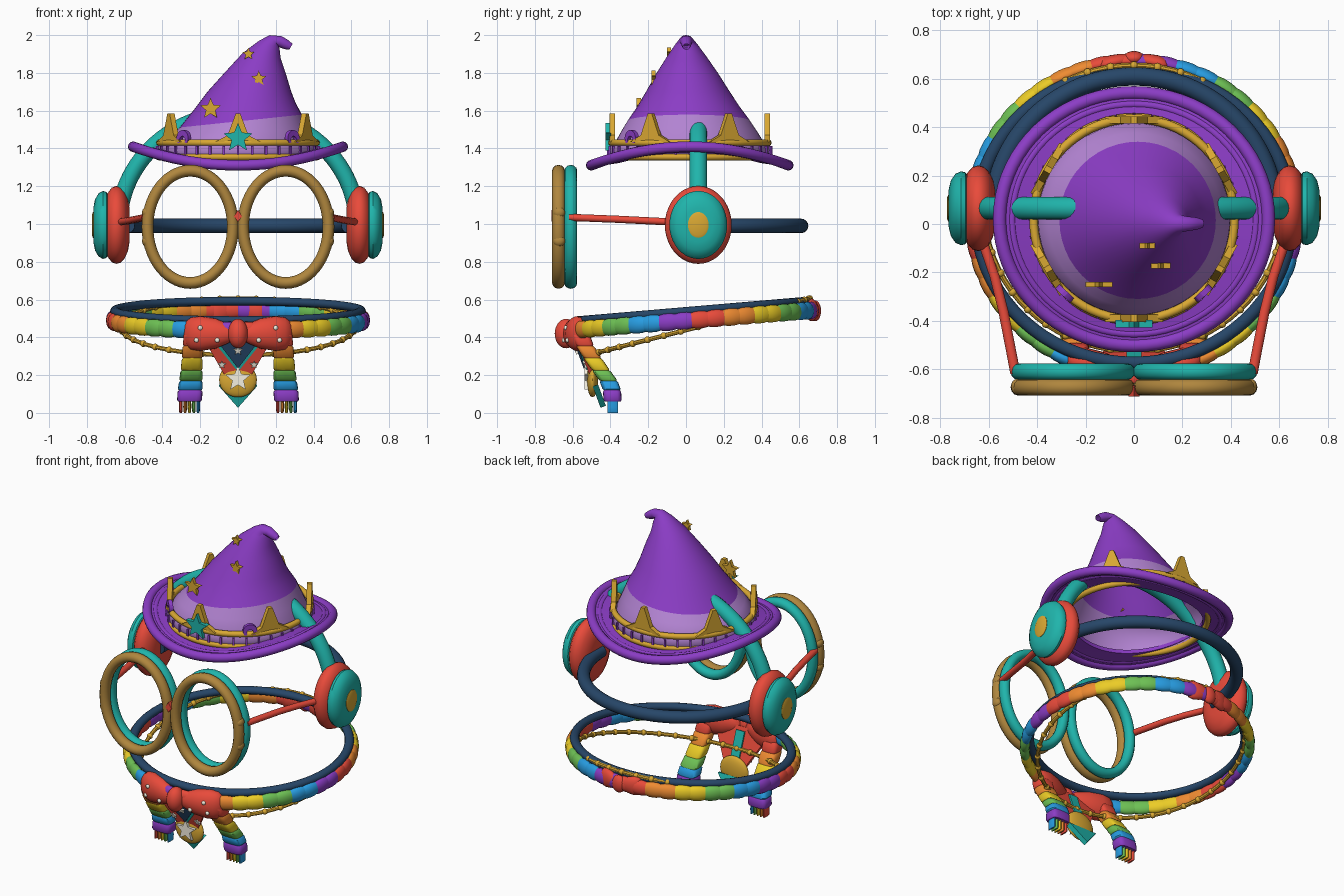
import bpy, bmesh, math
from mathutils import Vector as V, Matrix

if "Cube" in bpy.data.objects:
    bpy.data.objects.remove(bpy.data.objects["Cube"])

COL = dict(purple='8A3FC4', lilac='B283D2', gold='D9A736', teal='25B3AA', red='E84C3D', navy='2B4868',
           brown='AE8540', orange='EE8A35', yellow='EBCB2B', green='6DBF55', blue='2C9CE2', white='F5F0E0')
MAT = {}
for k, h in COL.items():
    MAT[k] = bpy.data.materials.new(k)
    MAT[k].diffuse_color = [(int(h[i:i+2], 16) / 255) ** 2.2 for i in (0, 2, 4)] + [1]
RAINBOW = ['red', 'orange', 'yellow', 'green', 'blue', 'purple']
tau = math.tau


def finish(name, bm, col, angle=40):
    bmesh.ops.recalc_face_normals(bm, faces=bm.faces)
    me = bpy.data.meshes.new(name)
    bm.to_mesh(me)
    bm.free()
    for p in me.polygons:
        p.use_smooth = True
    me.set_sharp_from_angle(angle=math.radians(angle))
    me.materials.append(MAT[col])
    ob = bpy.data.objects.new(name, me)
    bpy.context.collection.objects.link(ob)
    return ob


def ring(c, u, v, n=20, p=1.0):
    """Closed (super)elliptical section with half axes u and v."""
    f = lambda a: math.copysign(abs(a) ** p, a)
    return [V(c) + V(u) * f(math.cos(i * tau / n)) + V(v) * f(math.sin(i * tau / n)) for i in range(n)]


def loft(name, lofts, col, closed=False, caps=True, angle=40):
    bm = bmesh.new()
    for rings in lofts:
        rs = [[bm.verts.new(p) for p in r] for r in rings]
        n = len(rs[0])
        for a, b in zip(rs, rs[1:] + rs[:1] if closed else rs[1:]):
            for i in range(n):
                bm.faces.new((a[i], a[(i+1) % n], b[(i+1) % n], b[i]))
        if caps and not closed:
            bm.faces.new(rs[0])
            bm.faces.new(rs[-1])
    return finish(name, bm, col, angle)


def arc(c, A, B, w, h, t0=0, t1=tau, m=72, n=12, dz=None, scale=None):
    """Sections along an elliptical arc; w is the radial, h the normal half size."""
    A, B, c, out = V(A), V(B), V(c), []
    N = A.cross(B).normalized()
    for i in range(m):
        t = t0 + (t1 - t0) * i / (m if abs(t1 - t0 - tau) < 1e-6 else m - 1)
        d = A * math.cos(t) + B * math.sin(t)
        s = scale[i] if scale else 1
        p = c + d + V((0, 0, dz(t) if dz else 0))
        out.append(ring(p, d.normalized() * w * s, N * h * s, n))
    return out


def hoop(name, c, A, B, w, h, col, **k):
    return loft(name, [arc(c, A, B, w, h, **k)], col, closed=True)


def plates(name, items, th, col):
    """Flat outlines in local xz, thickened along y, each placed by a matrix."""
    bm = bmesh.new()
    for pts, M in items:
        f, b = [[bm.verts.new(M @ V((x, y, z))) for x, z in pts] for y in (-th/2, th/2)]
        bm.faces.new(f)
        bm.faces.new(b)
        for i in range(len(pts)):
            j = (i + 1) % len(pts)
            bm.faces.new((f[i], f[j], b[j], b[i]))
    return finish(name, bm, col, 20)


def balls(name, items, col, seg=16):
    bm = bmesh.new()
    for c, s in items:
        bmesh.ops.create_uvsphere(bm, u_segments=seg, v_segments=seg // 2 + 2, radius=1,
                                  matrix=Matrix.LocRotScale(V(c), None, V(s)))
    return finish(name, bm, col)


def star(r, k=.45):
    return [((r if i % 2 == 0 else r*k) * math.sin(i*tau/10), (r if i % 2 == 0 else r*k) * math.cos(i*tau/10)) for i in range(10)]


T = Matrix.Translation
HY = .02  # hat centre y

# --- Hat: leaning cone with folded tip, lilac band, saddle brim
cone = [(0, 1.36, .405, 0), (0, 1.43, .395, 0), (.005, 1.49, .36, -3), (.015, 1.545, .325, -6), (.035, 1.62, .272, -4),
        (.06, 1.70, .222, 0), (.09, 1.80, .162, 0), (.125, 1.89, .102, 8), (.165, 1.95, .058, 20),
        (.19, 1.972, .036, 50), (.222, 1.966, .03, 105), (.255, 1.95, .026, 115), (.28, 1.938, .018, 120)]
crn = [ring((x, HY * (2 - z) / .6, z), (r*math.cos(math.radians(t)), 0, -r*math.sin(math.radians(t))), (0, r, 0), 48)
       for x, z, r, t in cone]
loft('hat_band', [crn[:4]], 'lilac', caps=False)
hat = loft('hat_cone', [crn[3:]], 'purple', angle=50, caps=False)


def saddle(r):
    return lambda t: 1.36 + .05 * (r / .56) ** 2 * math.cos(2 * t)


prof = [(.40, .012), (.46, .012), (.55, .012), (.55, -.012), (.46, -.012), (.40, -.012)]
YS = .94  # brim is slightly shorter front to back
loft('hat_brim', [[[V((r*math.cos(t), HY + r*YS*math.sin(t), saddle(r)(t) + dz)) for r, dz in prof]
                   for t in (i*tau/72 for i in range(72))]], 'purple', closed=True)
for nm, r, w in (('brim_rolled_edge', .555, .028), ('brim_stitch_ridge', .505, .017)):
    hoop(nm, (0, HY, 0), (r, 0, 0), (0, r*YS, 0), w, w, 'purple', dz=saddle(r))

# --- Crown around the hat
for nm, r, z, w, h, c in (('crown_lower_rim', .42, 1.355, .018, .018, 'gold'), ('crown_lilac_band', .415, 1.39, .014, .036, 'lilac'),
                          ('crown_upper_rim', .415, 1.43, .018, .018, 'gold')):
    hoop(nm, (0, HY, z), (r, 0, 0), (0, r, 0), w, h, c)


def around(deg, r, z):
    return T((0, HY, z)) @ Matrix.Rotation(math.radians(deg), 4, 'Z') @ T((0, -r, 0))


tri = [(-.12, 0), (.12, 0), (.055, .035), (.012, .15), (-.012, .15), (-.055, .035)]
plates('crown_points', [(tri, around(a, .41, 1.435)) for a in range(0, 360, 60)], .03, 'gold')
tick = [(-.006, -.022), (.006, -.022), (.006, .022), (-.006, .022)]
plates('crown_ticks', [(tick, around(a * 10, .43, 1.39)) for a in range(36)], .014, 'purple')
moon = [(.042*math.cos(a), .042*math.sin(a)) for a in (math.radians(d) for d in range(-40, 221, 20))] + \
       [(.02*math.cos(a), -.01 + .02*math.sin(a)) for a in (math.radians(d) for d in range(220, -41, -20))]
plates('crown_moons', [(moon, around(a, .42, 1.455)) for a in (-43, 43)], .025, 'purple')
plates('crown_front_star', [(star(.08), T((0, -.412, 1.455)))], .03, 'teal')
plates('hat_stars', [(star(r), T(p)) for r, p in ((.034, (.055, -.09, 1.9)), (.042, (.11, -.172, 1.77)), (.058, (-.145, -.25, 1.61)))], .022, 'gold')

# --- Headphones
loft('headphone_band', [arc((0, .065, 1.0), (.63, 0, 0), (0, 0, .585), .045, .047, .15, math.pi - .15, 48, 16)], 'teal')
red_p = [(.575, .45), (.582, .66), (.60, .86), (.622, .97), (.645, 1), (.668, .96), (.69, .82), (.70, .65)]
teal_p = [(.685, .85), (.697, .97), (.715, 1), (.738, .93), (.757, .75), (.766, .5)]
gold_p = [(.755, 1), (.768, 1), (.773, .8)]
for s, side in ((-1, 'left'), (1, 'right')):
    for nm, pr, ry, rz, c in (('ear_cushion', red_p, .177, .206, 'red'), ('ear_cup', teal_p, .153, .18, 'teal'),
                              ('ear_button', gold_p, .055, .068, 'gold')):
        loft(f'{nm}_{side}', [[ring((s*x, .065, .995), (0, ry*f, 0), (0, 0, rz*f), 40) for x, f in pr]], c)
loft('neck_band', [arc((0, .03, .99), (.585, 0, 0), (0, .58, 0), .038, .038, 0, math.pi, 48, 16)], 'navy')

# --- Glasses
for s, side in ((-1, 'left'), (1, 'right')):
    for nm, y, c in (('front_rim', -.675, 'brown'), ('back_rim', -.61, 'teal')):
        hoop(f'glasses_{nm}_{side}', (s*.253, y, .985), (.226, 0, 0), (0, 0, .297), .031, .034, c, m=56)
    balls(f'glasses_hinges_{side}', [((s*.484, -.672, z), (.024, .032, .03)) for z in (1.06, .91)], 'brown')
    loft(f'glasses_arm_{side}', [[ring((s*x, y, z), (.021, 0, 0), (0, 0, .019), 12) for x, y, z in
         ((.49, -.62, 1.035), (.505, -.54, 1.032), (.54, -.36, 1.025), (.575, -.22, 1.018), (.63, -.06, 1.01))]], 'red')
plates('glasses_bridge_gem', [([(-.022, 0), (0, -.028), (.022, 0), (0, .035)], T((0, -.69, 1.04)))], .045, 'red')

# --- Rainbow scarf ring, tilted up toward the back
CY, RX, RY, SL = .03, .67, .645, .083
for k, c in enumerate(RAINBOW):
    segs = []
    for j in range(48):
        if (j // 2) % 6 == k:
            t = j * tau / 48
            segs.append(arc((0, CY, .49), (RX, 0, 0), (0, RY, SL*RY), .03, .047, t, t + tau/48, 5, 14, scale=(.87, .98, 1, .98, .87)))
    loft(f'scarf_ring_{c}', segs, c)
hoop('scarf_navy_trim', (0, CY, .54), (.65, 0, 0), (0, .605, SL*.62), .027, .023, 'navy')

# --- Bead necklace, steeper than the scarf
hoop('necklace_cord', (0, .065, .455), (.62, 0, 0), (0, .59, .15), .012, .012, 'gold', n=8)
balls('necklace_beads', [((.62*math.cos(t), .065 + .59*math.sin(t), .455 + .15*math.sin(t)), (.018,)*3)
                         for t in (i*tau/40 for i in range(40))], 'gold', 10)

# --- Front bow with dots, back bow
wing = [(.02, .035, .03), (.06, .055, .045), (.12, .08, .06), (.2, .092, .065), (.25, .085, .055), (.28, .06, .035), (.29, .02, .012)]
for s, side in ((-1, 'left'), (1, 'right')):
    loft(f'bow_wing_{side}', [[ring((s*x, -.615 + .2*x, .42), (0, d, 0), (0, 0, h), 24) for x, h, d in wing]], 'red', angle=60)
    balls(f'bow_dots_{side}', [((s*x, y, z), (.013, .01, .013)) for x, y, z in ((.11, -.648, .385), (.2, -.637, .45), (.22, -.628, .385))], 'white', 10)
    loft(f'back_bow_wing_{side}', [[ring((s*x*.5, .685 - .1*x, .545), (0, d*.5, 0), (0, 0, h*.65), 20) for x, h, d in wing]], 'red', angle=60)
balls('bow_knot', [((0, -.635, .42), (.053, .06, .078))], 'red', 24)
balls('back_bow_knot', [((0, .685, .54), (.045, .03, .055))], 'red', 20)

# --- Bandana and medallion, leaning inward toward the tip
lean = Matrix.Rotation(math.radians(20), 4, 'X')
B = lambda dy, z=.38: T((0, -.565 + (.38 - z) * .36 + dy, z)) @ lean
plates('bandana', [([(-.2, .05), (.2, .05), (0, -.32)], B(0))], .022, 'red')
plates('bandana_tip', [([(-.1, -.25), (.1, -.25), (0, -.37)], B(0))], .03, 'teal')
plates('bandana_navy_fold', [([(-.13, .03), (.13, .03), (0, -.15)], B(-.018))], .022, 'navy')
plates('bandana_teal_piping', [([(-.15, .03), (.15, .03), (0, -.17)], B(-.009))], .018, 'teal')
plates('bandana_back_strip', [([(-.03, .03), (.03, .03), (.03, -.2), (-.03, -.2)], B(.016))], .012, 'teal')
plates('bandana_stars', [(star(.025), B(-.035, .33)), (star(.022), T((-.085, -.535, .255)) @ lean), (star(.022), T((.085, -.535, .255)) @ lean)], .012, 'white')
balls('medallion', [((0, -.495, .175), (.1, .03, .092))], 'gold', 28)
plates('medallion_star', [(star(.07), T((0, -.528, .18)))], .02, 'white')

# --- Scarf tails with fringe
path = [(.42, -.56, .05), (.355, -.535, .055), (.29, -.495, .055), (.225, -.45, .058), (.17, -.41, .062), (.12, -.392, .066), (.06, -.388, .066)]
for s, side in ((-1, 'left'), (1, 'right')):
    for i, c in enumerate(RAINBOW):
        (z0, y0, w0), (z1, y1, w1) = path[i], path[i+1]
        secs = []
        for f, k in ((0, .9), (.15, 1), (.85, 1), (1, .9)):
            x, w = s * (.235 + .022 * (i + f) / 6), (w0 + (w1 - w0) * f) * k
            secs.append(ring((x, y0 + (y1 - y0) * f, z0 + (z1 - z0) * f), (w, 0, 0), (0, .048 * k, 0), 20, .5))
        loft(f'scarf_tail_{side}_{c}', [secs], c)
    for i, c in enumerate(RAINBOW[:5]):
        x = s * .257 + (i - 2) * .023
        loft(f'fringe_{side}_{c}', [[ring((x, -.388, z), (r, 0, 0), (0, .03, 0), 10) for z, r in ((.07, .009), (.03, .01), (.005, .008), (0, .005))]], c)

for m in bpy.data.materials:
    if m.users and not m.is_grease_pencil:
        m.use_nodes = True
        m.node_tree.nodes["Principled BSDF"].inputs["Base Color"].default_value = m.diffuse_color
